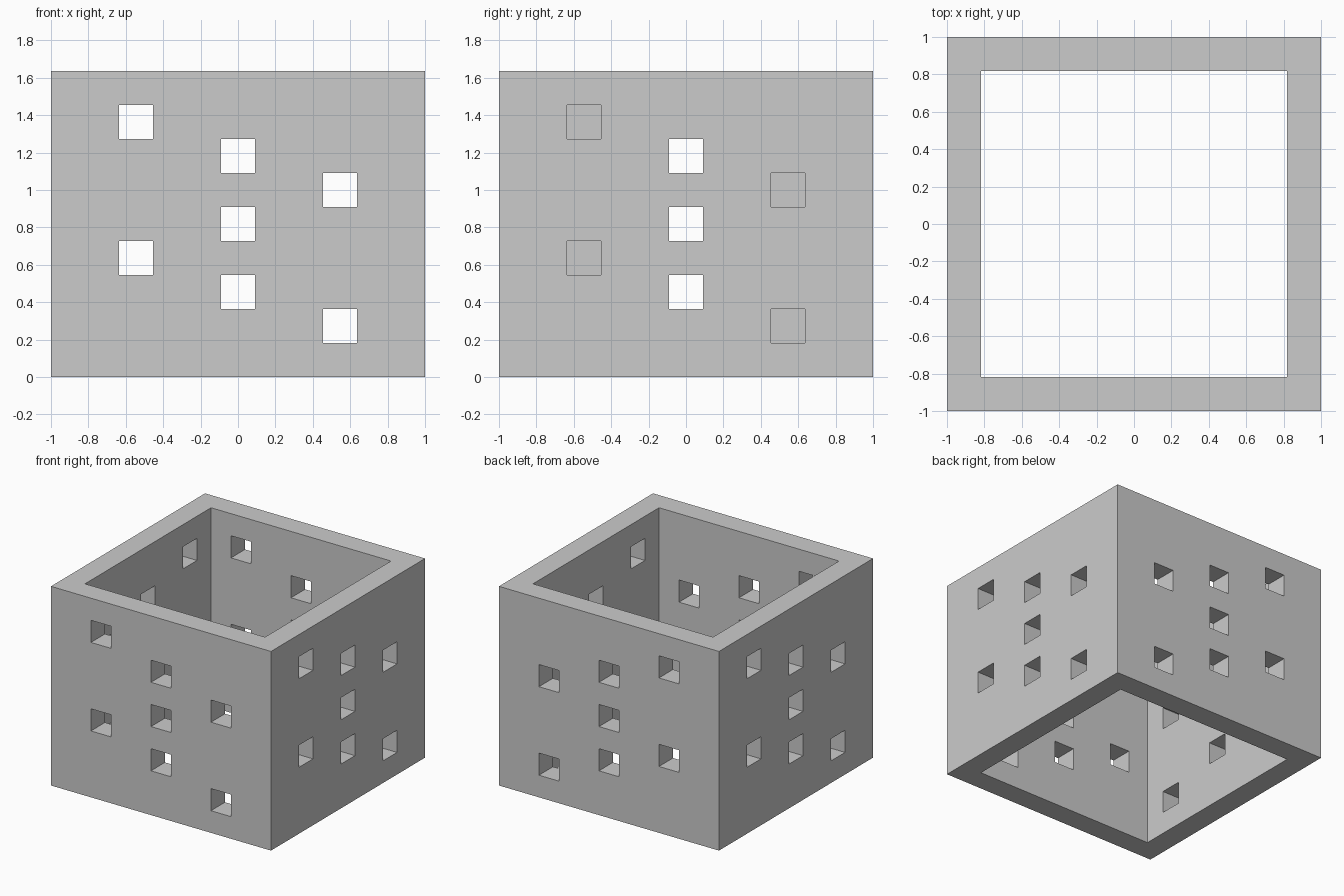
import bpy, bmesh
from mathutils import Matrix

if "Cube" in bpy.data.objects:
    bpy.data.objects.remove(bpy.data.objects["Cube"])

U = 1 / 11                      # module: wall is 2 modules thick
OUT, INN, H = 11 * U, 9 * U, 18 * U


def make_object(name, bm):
    bmesh.ops.recalc_face_normals(bm, faces=bm.faces)
    mesh = bpy.data.meshes.new(name)
    bm.to_mesh(mesh)
    bm.free()
    obj = bpy.data.objects.new(name, mesh)
    bpy.context.collection.objects.link(obj)
    return obj


# Square tube: outer and inner loops, joined top and bottom
bm = bmesh.new()
corners = [(-1, -1), (1, -1), (1, 1), (-1, 1)]


def loop(r, z):
    return [bm.verts.new((x * r, y * r, z)) for x, y in corners]


rings = [loop(OUT, 0), loop(OUT, H), loop(INN, H), loop(INN, 0)]
for k in range(4):
    a, b = rings[k], rings[(k + 1) % 4]
    for i in range(4):
        j = (i + 1) % 4
        bm.faces.new((a[i], a[j], b[j], b[i]))
walls = make_object("square_wall_block", bm)

# Square window cutters, positions in modules (across, height)
staggered = [(-6, 15), (-6, 7), (0, 13), (0, 9), (0, 5), (6, 11), (6, 3)]
bm = bmesh.new()


def cut(x, y, z, sx, sy):
    m = Matrix.Translation((x * U, y * U, z * U)) @ Matrix.Diagonal((sx * U, sy * U, 2 * U, 1))
    bmesh.ops.create_cube(bm, size=1, matrix=m)


for p, z in staggered:
    cut(p, -10, z, 2, 4)        # front
    cut(p, 10, z, 2, 4)         # back, in line with the front
    cut(10, p, z, 4, 2)         # right
    cut(-10, -p, z, 4, 2)       # left, stagger reversed
cutter = make_object("window_cutters", bm)
cutter.hide_render = True

# Cut the windows, then remove the helper
mod = walls.modifiers.new("windows", 'BOOLEAN')
mod.operation = 'DIFFERENCE'
mod.solver = 'EXACT'
mod.object = cutter
bpy.context.view_layer.objects.active = walls
bpy.ops.object.modifier_apply(modifier=mod.name)
bpy.data.objects.remove(cutter, do_unlink=True)
